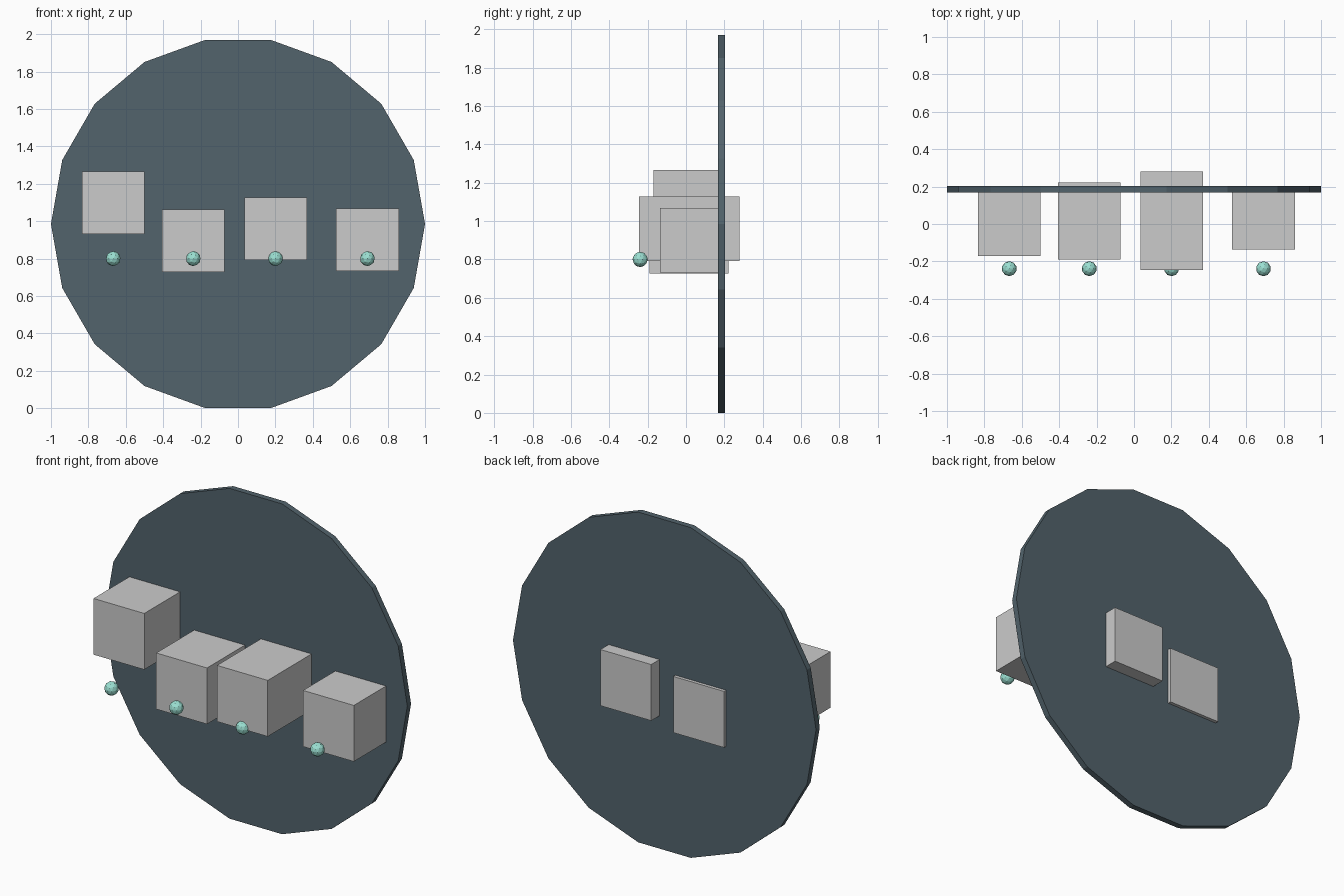
import bpy, math

if "Cube" in bpy.data.objects:
    bpy.data.objects.remove(bpy.data.objects["Cube"])


def material(name, rgb):
    m = bpy.data.materials.new(name)
    m.diffuse_color = (*rgb, 1)
    m.use_nodes = True
    m.node_tree.nodes["Principled BSDF"].inputs["Base Color"].default_value = m.diffuse_color
    return m


dark = material("dark_slate", (0.085, 0.125, 0.15))
mint = material("mint", (0.33, 0.75, 0.65))

# Upright 18-sided backing disc, vertices on the left and right extremes
bpy.ops.mesh.primitive_cylinder_add(vertices=18, radius=1, depth=0.035,
                                    location=(0, 0.185, 0.985))
disc = bpy.context.object
disc.name = "backing_disc"
disc.rotation_euler = (math.radians(90), 0, math.radians(0))
# The primitive starts on local +Y; turn its vertices a quarter round the axis
for v in disc.data.vertices:
    x, y, z = v.co
    v.co = (y, -x, z)
disc.data.materials.append(dark)

# Blocks pushed through the disc: x, z centre, front y, back y
blocks = [
    (-0.667, 1.098, -0.17, 0.198),
    (-0.239, 0.895, -0.19, 0.222),
    (0.201, 0.960, -0.246, 0.28),
    (0.692, 0.900, -0.136, 0.175),
]
for i, (x, z, front, back) in enumerate(blocks, 1):
    bpy.ops.mesh.primitive_cube_add(size=1, location=(x, (front + back) / 2, z))
    block = bpy.context.object
    block.name = f"block_{i}"
    block.scale = (0.335, back - front, 0.335)

    # Small faceted ball in front of each block
    bpy.ops.mesh.primitive_ico_sphere_add(subdivisions=2, radius=0.04,
                                          location=(x, -0.239, 0.8))
    ball = bpy.context.object
    ball.name = f"ball_{i}"
    ball.data.materials.append(mint)
